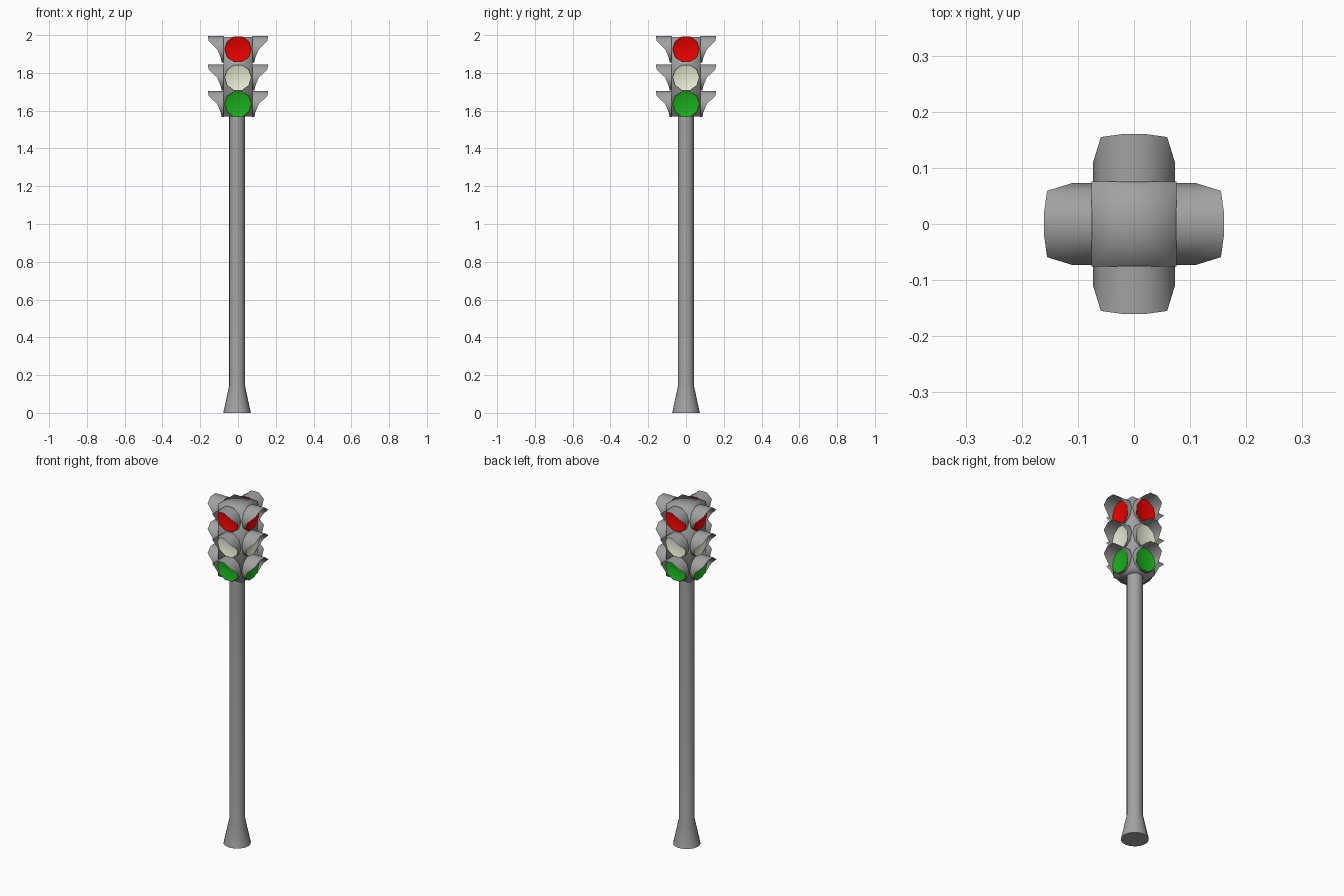
import bpy, bmesh
from math import sin, cos, pi, radians

if "Cube" in bpy.data.objects:
    bpy.data.objects.remove(bpy.data.objects["Cube"])

SIDES = 10
HALF = 0.076            # half width of the housing
R = 0.073               # visor radius
CX = -0.005             # slight offset of the pole


def material(name, rgb):
    m = bpy.data.materials.new(name)
    m.diffuse_color = (*rgb, 1)
    m.use_nodes = True
    m.node_tree.nodes["Principled BSDF"].inputs["Base Color"].default_value = m.diffuse_color
    return m


def finish(name, bm, mat, angle=40):
    me = bpy.data.meshes.new(name)
    bm.to_mesh(me)
    bm.free()
    ob = bpy.data.objects.new(name, me)
    bpy.context.collection.objects.link(ob)
    me.materials.append(mat)
    bpy.ops.object.select_all(action='DESELECT')
    ob.select_set(True)
    bpy.context.view_layer.objects.active = ob
    bpy.ops.object.shade_smooth_by_angle(angle=radians(angle))
    return ob


def ring(bm, r, y, z):
    """Decagon facing -y with a flat top; y is a function of the vertex index."""
    pts = []
    for i in range(SIDES):
        a = 2 * pi * (i + 0.5) / SIDES
        pts.append(bm.verts.new((r * sin(a), y(i), z + r * cos(a))))
    return pts


def bridge(bm, a, b):
    n = len(a)
    for i in range(n):
        j = (i + 1) % n
        bm.faces.new((a[i], a[j], b[j], b[i]))


grey = material("dark_grey", (0.36, 0.36, 0.36))

# Pole with flared foot
bm = bmesh.new()
profile = [(0.073, 0), (0.042, 0.145), (0.042, 1.58)]
n = 16
rows = [[bm.verts.new((CX + r * cos(2 * pi * i / n), r * sin(2 * pi * i / n), z))
         for i in range(n)] for r, z in profile]
for a, b in zip(rows, rows[1:]):
    bridge(bm, a, b)
bm.faces.new(rows[0][::-1])
bm.faces.new(rows[-1])
finish("pole", bm, grey)

# Signal housing, softly shaded, with fanned top and bottom
bm = bmesh.new()
bmesh.ops.create_cube(bm, size=1)
for v in bm.verts:
    v.co = (v.co.x * 2 * HALF, v.co.y * 2 * HALF, 1.78 + v.co.z * 0.42)
bm.normal_update()
caps = [f for f in bm.faces if abs(f.normal.z) > 0.9]
bmesh.ops.poke(bm, faces=caps)
finish("housing", bm, grey, 180)

# Lenses and cutaway visors on all four sides
lamps = [("red", 1.925, (0.8, 0.0, 0.0)),
         ("amber", 1.775, (0.8, 0.8, 0.64)),
         ("green", 1.635, (0.01, 0.42, 0.01))]
reach = [0.16, 0.155, 0.11, 0.092, 0.086]    # visor depth from top to bottom

for colour, z, rgb in lamps:
    mat = material(colour + "_lens", rgb)
    for side in range(4):
        # shallow dished lens
        bm = bmesh.new()
        rim = ring(bm, 0.071, lambda i: -0.087, z)
        inner = ring(bm, 0.048, lambda i: -0.0785, z)
        mid = bm.verts.new((0, -0.077, z))
        bridge(bm, rim, inner)
        for i in range(SIDES):
            bm.faces.new((inner[i], inner[(i + 1) % SIDES], mid))
        lens = finish(f"{colour}_lens_{side}", bm, mat, 60)

        # open visor tube, long at the top and short below
        bm = bmesh.new()
        back = ring(bm, R, lambda i: -HALF + 0.001, z)
        front = ring(bm, R, lambda i: -reach[min(i, SIDES - 1 - i)], z)
        bridge(bm, back, front)
        bmesh.ops.reverse_faces(bm, faces=bm.faces)
        bm.normal_update()
        if bm.faces[:][-1].normal.z < 0:      # keep the outside facing out
            bmesh.ops.reverse_faces(bm, faces=bm.faces)
        visor = finish(f"{colour}_visor_{side}", bm, grey)

        for ob in (lens, visor):
            ob.rotation_euler.z = side * pi / 2
